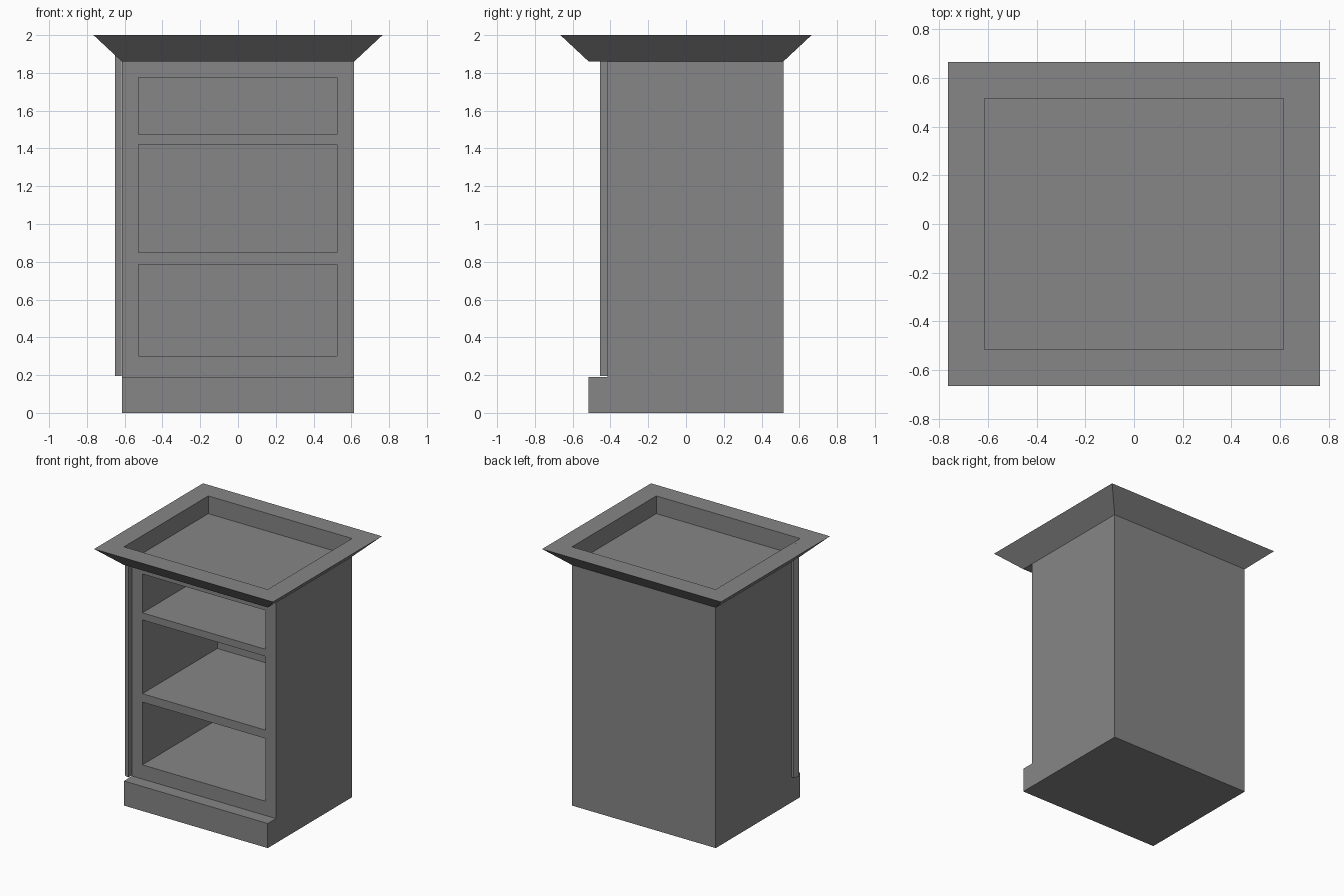
import bpy, bmesh

if "Cube" in bpy.data.objects:
    bpy.data.objects.remove(bpy.data.objects["Cube"])

grey = bpy.data.materials.new("cabinet_grey")
grey.diffuse_color = (0.24, 0.24, 0.24, 1)
grey.use_nodes = True
grey.node_tree.nodes["Principled BSDF"].inputs["Base Color"].default_value = grey.diffuse_color


def finish(name, bm):
    """Turn a bmesh into a named flat-shaded object."""
    bmesh.ops.recalc_face_normals(bm, faces=bm.faces)
    mesh = bpy.data.meshes.new(name)
    bm.to_mesh(mesh)
    bm.free()
    mesh.materials.append(grey)
    obj = bpy.data.objects.new(name, mesh)
    bpy.context.collection.objects.link(obj)
    return obj


def prism(bm, points, offset):
    """Extrude a planar outline into a closed solid."""
    face = bm.faces.new([bm.verts.new(p) for p in points])
    ext = bmesh.ops.extrude_face_region(bm, geom=[face])
    moved = [g for g in ext["geom"] if isinstance(g, bmesh.types.BMVert)]
    bmesh.ops.translate(bm, vec=offset, verts=moved)


W, D = 0.615, 0.515          # half width and half depth of the body
FRONT, PLINTH, TOP = -0.415, 0.19, 1.86

# Cabinet body with projecting plinth: side profile extruded across x
bm = bmesh.new()
profile = [(-D, 0), (D, 0), (D, TOP), (FRONT, TOP), (FRONT, PLINTH), (-D, PLINTH)]
prism(bm, [(-W, y, z) for y, z in profile], (2 * W, 0, 0))
body = finish("cabinet_body", bm)

# Three open compartments cut into the front
bm = bmesh.new()
for z0, z1 in ((0.30, 0.785), (0.85, 1.42), (1.475, 1.775)):
    rect = [(-0.527, z0), (0.525, z0), (0.525, z1), (-0.527, z1)]
    prism(bm, [(x, -0.6, z) for x, z in rect], (0, 1.10, 0))
cutter = finish("compartment_cutter", bm)
cutter.hide_render = True
mod = body.modifiers.new("compartments", "BOOLEAN")
mod.operation = "DIFFERENCE"
mod.solver = "EXACT"
mod.object = cutter
bpy.context.view_layer.update()
cut_mesh = bpy.data.meshes.new_from_object(
    body.evaluated_get(bpy.context.evaluated_depsgraph_get()))
body.modifiers.clear()
body.data = cut_mesh
bpy.data.objects.remove(cutter)

# Flared cornice with a recessed tray top
bm = bmesh.new()
loops = []
for hx, hy, z in ((W, D, TOP), (0.765, 0.665, 2.0), (W, D, 2.0), (W, D, TOP + 0.003)):
    loops.append([bm.verts.new((sx * hx, sy * hy, z))
                  for sx, sy in ((-1, -1), (1, -1), (1, 1), (-1, 1))])
for a, b in zip(loops, loops[1:]):
    for i in range(4):
        j = (i + 1) % 4
        bm.faces.new((a[i], a[j], b[j], b[i]))
bm.faces.new(loops[0])
bm.faces.new(loops[-1])
finish("cornice", bm)

# Slim trim strip on the left front corner
bm = bmesh.new()
section = [(-0.652, -0.447), (-0.632, -0.41), (-0.616, -0.41),
           (-0.616, -0.455), (-0.635, -0.455)]
prism(bm, [(x, y, 0.195) for x, y in section], (0, 0, 1.8055))
finish("corner_trim", bm)
